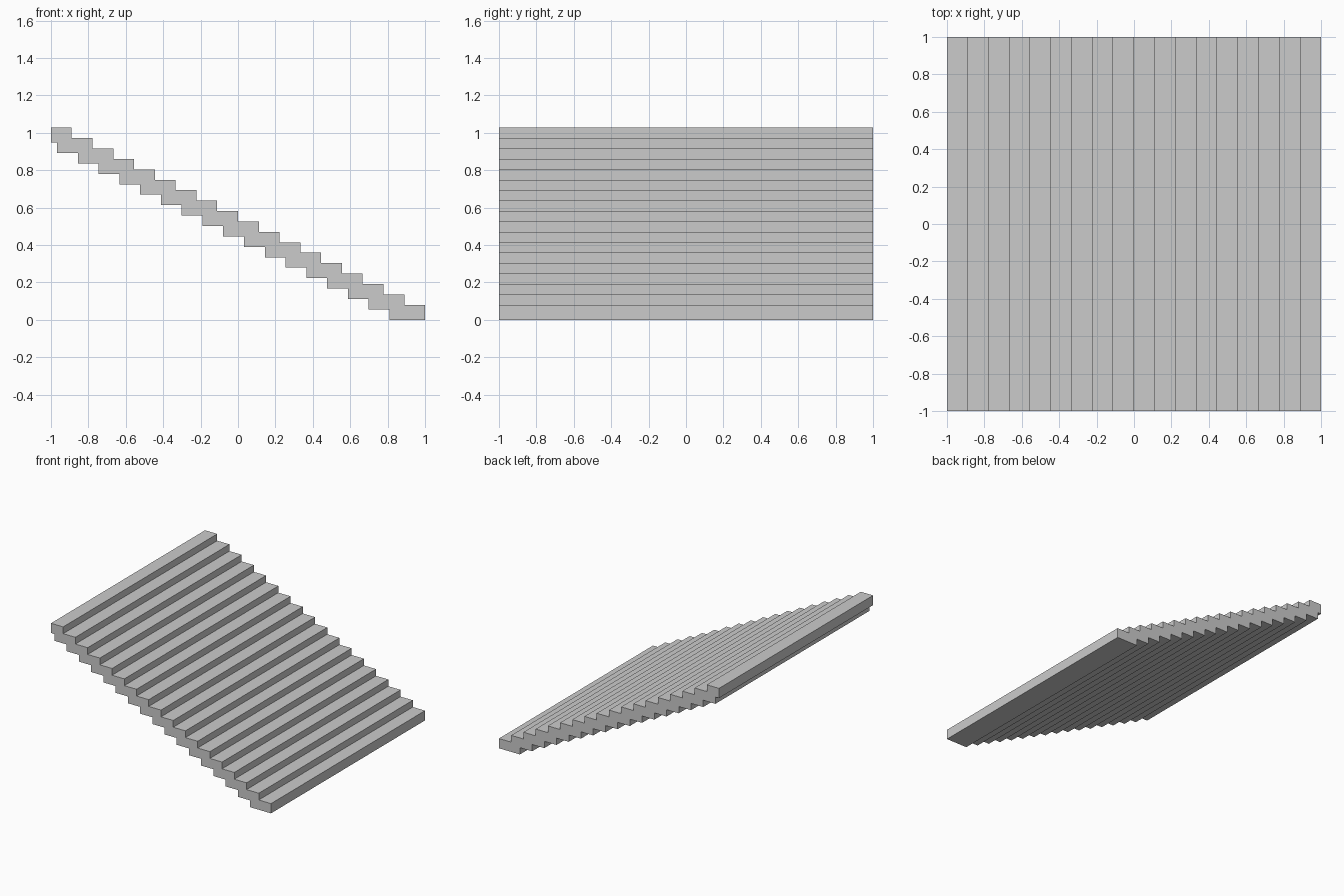
import bpy, bmesh

if "Cube" in bpy.data.objects:
    bpy.data.objects.remove(bpy.data.objects["Cube"])

STEPS = 18
RUN = 2 / STEPS
RISE = 0.0557
THICK = 0.08
UNDER_X = 0.81

# Stepped side profile: underside climbing to the left, then treads descending to the right
profile = [(1, 0)]
for i in range(STEPS - 1):
    x = UNDER_X - i * RUN
    profile += [(x, i * RISE), (x, (i + 1) * RISE)]
profile.append((-1, (STEPS - 1) * RISE))
for i in range(STEPS):
    z = (STEPS - 1 - i) * RISE + THICK
    profile += [(-1 + i * RUN, z), (-1 + (i + 1) * RUN, z)]

# Extrude the profile across the full width
bm = bmesh.new()
face = bm.faces.new([bm.verts.new((x, -1, z)) for x, z in profile])
ext = bmesh.ops.extrude_face_region(bm, geom=[face], use_keep_orig=True)
bmesh.ops.translate(bm, vec=(0, 2, 0),
                    verts=[g for g in ext["geom"] if isinstance(g, bmesh.types.BMVert)])
bmesh.ops.recalc_face_normals(bm, faces=bm.faces)

mesh = bpy.data.meshes.new("stair_flight")
bm.to_mesh(mesh)
bm.free()
stairs = bpy.data.objects.new("stair_flight", mesh)
bpy.context.collection.objects.link(stairs)
